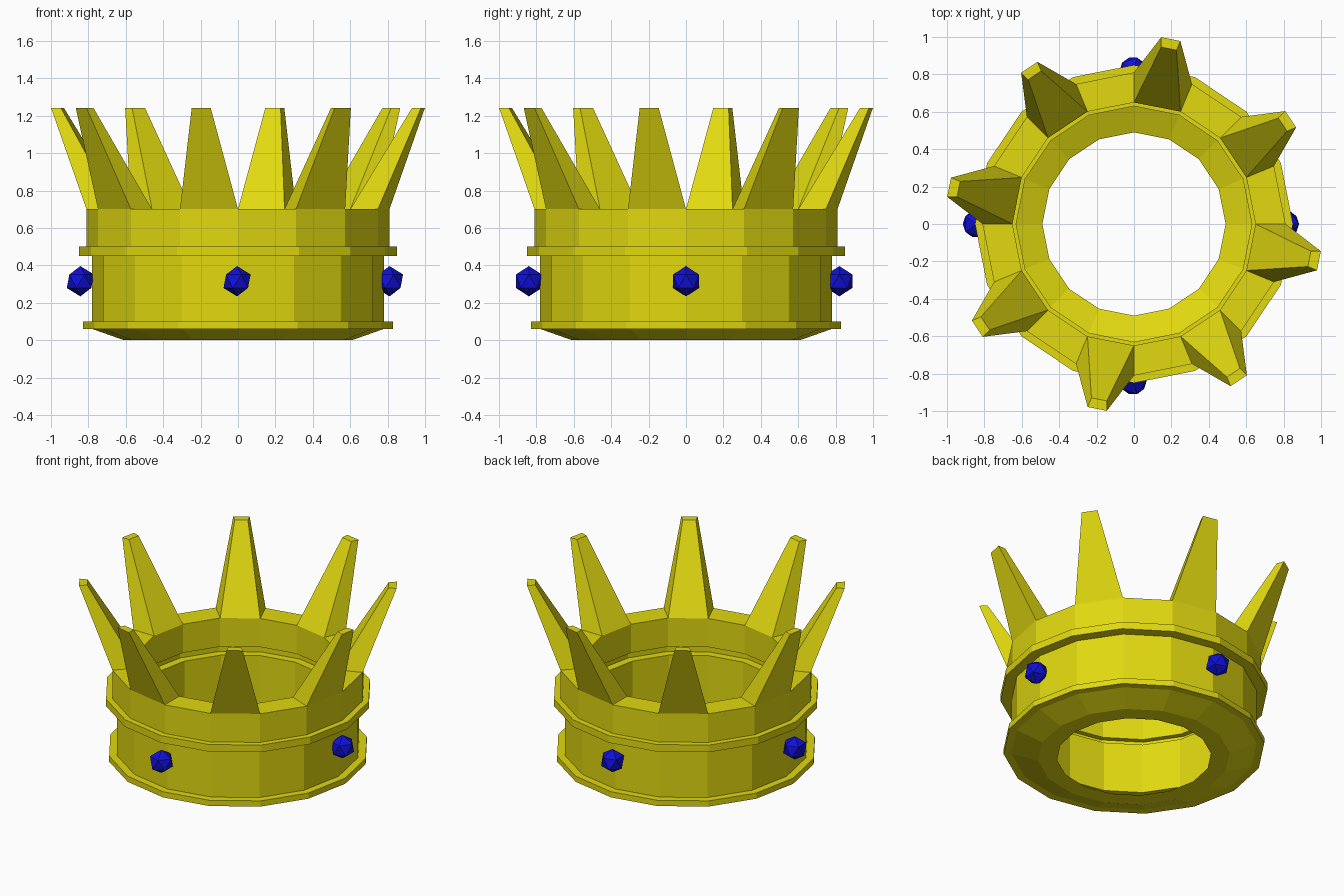
import bpy, bmesh
from math import sin, cos, pi
from mathutils import Vector

cube = bpy.data.objects.get("Cube")
if cube:
    bpy.data.objects.remove(cube, do_unlink=True)

SIDES = 16


def material(name, rgb):
    m = bpy.data.materials.new(name)
    m.use_nodes = True
    color = (*rgb, 1)
    m.diffuse_color = color
    m.node_tree.nodes["Principled BSDF"].inputs["Base Color"].default_value = color
    return m


def add_object(name, bm, mat):
    bmesh.ops.recalc_face_normals(bm, faces=bm.faces)
    mesh = bpy.data.meshes.new(name)
    bm.to_mesh(mesh)
    bm.free()
    mesh.materials.append(mat)
    obj = bpy.data.objects.new(name, mesh)
    bpy.context.collection.objects.link(obj)
    return obj


gold = material("yellow gold", (0.75, 0.69, 0.005))
blue = material("blue gem", (0.005, 0.005, 0.7))

# Crown wall levels: outer radius, inner radius, height
levels = [
    (0.61, 0.49, 0), (0.78, 0.63, 0.06),
    (0.83, 0.665, 0.06), (0.83, 0.665, 0.1), (0.78, 0.63, 0.1),
    (0.78, 0.63, 0.45), (0.85, 0.685, 0.45), (0.85, 0.685, 0.5),
    (0.81, 0.65, 0.5), (0.81, 0.65, 0.7),
]
profile = [(o, z) for o, i, z in levels] + [(i, z) for o, i, z in reversed(levels)]

bm = bmesh.new()
rings = []
for k in range(SIDES):
    a = 2 * pi * k / SIDES
    rings.append([bm.verts.new((r * cos(a), r * sin(a), z)) for r, z in profile])

rim_index = len(levels) - 1
spike_bases = []
for k in range(SIDES):
    here, there = rings[k], rings[(k + 1) % SIDES]
    for j in range(len(profile)):
        n = (j + 1) % len(profile)
        face = bm.faces.new((here[j], there[j], there[n], here[n]))
        if j == rim_index and k % 2 == 1:
            spike_bases.append(face)

# Spikes: every second rim face is raised, tapered and leaned outward
for face in bmesh.ops.extrude_discrete_faces(bm, faces=spike_bases)["faces"]:
    base = face.calc_center_median()
    outward = Vector((base.x, base.y, 0)).normalized()
    tip = outward * 0.982 + Vector((0, 0, 1.24))
    for v in face.verts:
        v.co = tip + (v.co - base) * 0.33
add_object("crown", bm, gold)

# Faceted gems around the lower band
gem_places = {
    "front_gem": (-0.005, -0.84), "back_gem": (-0.005, 0.82),
    "left_gem": (0.81, 0), "right_gem": (-0.843, 0),
}
for name, (x, y) in gem_places.items():
    bm = bmesh.new()
    bmesh.ops.create_icosphere(bm, subdivisions=1, radius=0.081)
    gem = add_object(name, bm, blue)
    gem.location = (x, y, 0.315)
